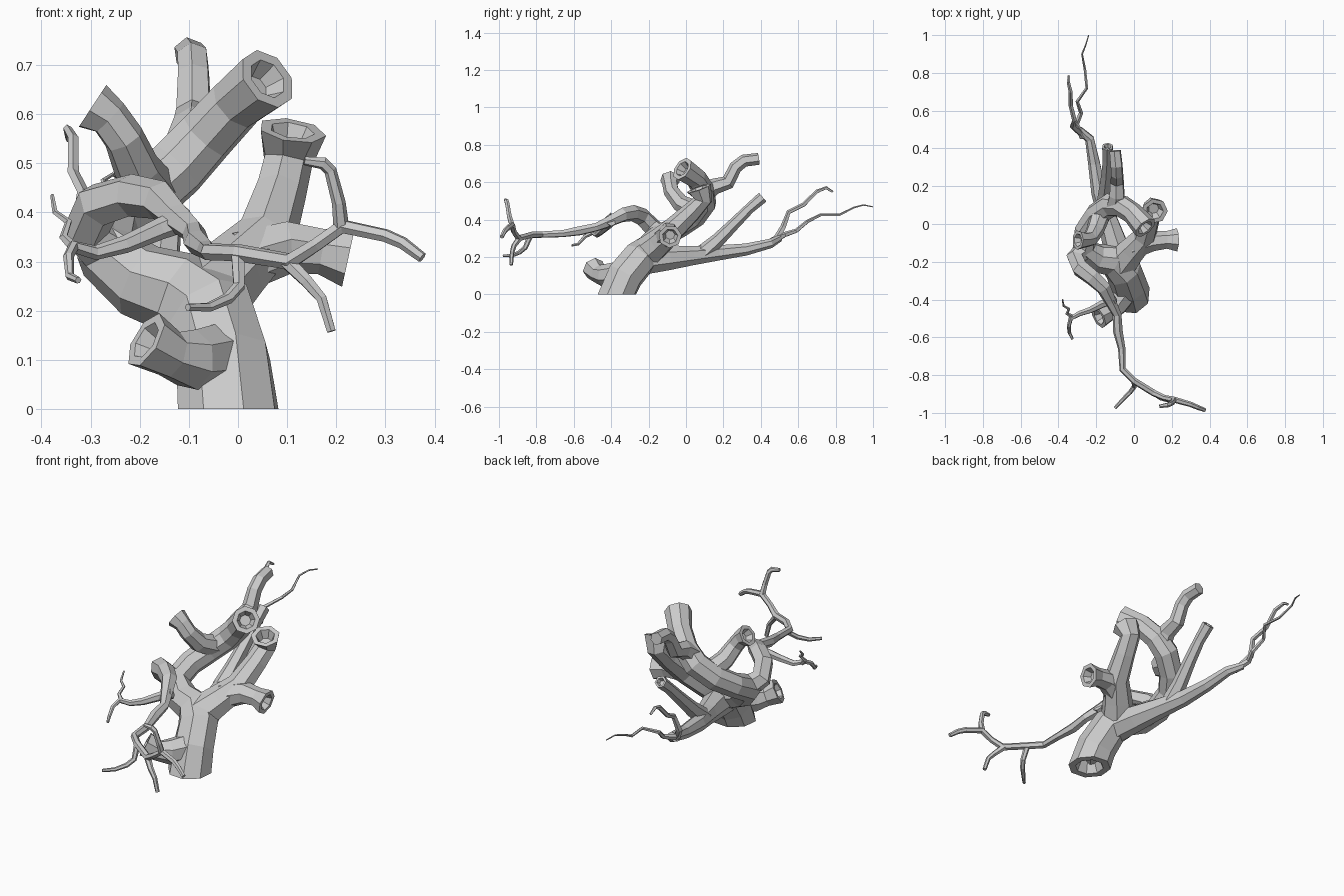
import bpy, bmesh, math
from mathutils import Vector


def branch(name, pts, sides=6, hollow=False, base_flat=False, turn=0.3):
    """Sweep a low-poly tube along (x, y, z, radius) points."""
    P = [Vector(p[:3]) for p in pts]
    R = [p[3] for p in pts]
    bm = bmesh.new()
    rings, n_prev, t_prev = [], None, None
    for i, c in enumerate(P):
        a = (c - P[i - 1]).normalized() if i else Vector()
        b = (P[i + 1] - c).normalized() if i < len(P) - 1 else Vector()
        t = (a + b).normalized()
        if base_flat and i == 0:
            t = Vector((0, 0, 1))
        if n_prev is None:
            n = t.orthogonal().normalized()
        else:
            n = t_prev.rotation_difference(t) @ n_prev
        m = t.cross(n)
        ring = []
        for k in range(sides):
            ang = 2 * math.pi * k / sides + turn
            ring.append(bm.verts.new(c + (n * math.cos(ang) + m * math.sin(ang)) * R[i]))
        rings.append(ring)
        n_prev, t_prev = n, t

    def bridge(r0, r1):
        for k in range(sides):
            j = (k + 1) % sides
            bm.faces.new((r0[k], r0[j], r1[j], r1[k]))

    def recess(ring, c, t, r):
        # rim and sunken hollow of a broken end
        rim = [bm.verts.new(c + (v.co - c) * 0.66) for v in ring]
        pit = [bm.verts.new(c + (v.co - c) * 0.4 - t * r * 0.6) for v in ring]
        bridge(ring, rim)
        bridge(rim, pit)
        bm.faces.new(pit)

    for r0, r1 in zip(rings, rings[1:]):
        bridge(r0, r1)
    if base_flat:
        recess(rings[0], P[0], Vector((0, 0, -1)), R[0])
    else:
        bm.faces.new(rings[0])
    if hollow:
        recess(rings[-1], P[-1], t_prev, R[-1])
    else:
        bm.faces.new(rings[-1])
    bmesh.ops.recalc_face_normals(bm, faces=bm.faces[:])
    me = bpy.data.meshes.new(name)
    bm.to_mesh(me)
    bm.free()
    ob = bpy.data.objects.new(name, me)
    bpy.context.collection.objects.link(ob)
    return ob


# Trunk, bending left and curling up into the main upper limb
branch("trunk", [(-.02, -.37, 0, .107), (-.03, -.325, .1, .1), (-.055, -.25, .19, .097),
                 (-.115, -.19, .235, .088), (-.2, -.18, .262, .078), (-.265, -.13, .315, .066),
                 (-.255, -.03, .365, .06), (-.2, .05, .42, .062), (-.125, .1, .49, .064),
                 (-.065, .095, .555, .06), (-.005, .055, .62, .058), (.06, -.02, .672, .066)],
       8, hollow=True, base_flat=True)

# Broken stumps
branch("low_front_stump", [(-.03, -.34, .11, .07), (-.095, -.43, .1, .063),
                           (-.135, -.468, .11, .05), (-.187, -.495, .14, .062)], 7, True)
branch("right_limb", [(-.07, -.21, .22, .088), (-.01, -.14, .28, .075), (.055, -.07, .345, .064),
                      (.085, .03, .44, .054), (.1, .09, .505, .052), (.11, .068, .567, .07)], 7, True)
branch("right_stump", [(.0, -.12, .3, .065), (.1, -.09, .33, .056),
                       (.17, -.085, .322, .048), (.225, -.085, .31, .063)], 7, True)
branch("left_upper_stump", [(-.17, .07, .44, .055), (-.205, -.03, .487, .048), (-.232, -.078, .55, .042),
                            (-.262, -.085, .592, .042), (-.297, -.085, .615, .053)], 7, True)

# Upper limb reaching to the back
branch("back_upper_limb", [(-.1, .09, .53, .052), (-.09, .15, .577, .044), (-.09, .225, .6, .039),
                           (-.09, .265, .68, .035), (-.092, .31, .715, .034), (-.1, .388, .725, .032)], 6)

# Lower limb running to the back, with a broken side branch and twigs
branch("back_lower_limb", [(-.06, -.25, .18, .08), (-.1, -.1, .195, .068), (-.14, .03, .207, .053),
                           (-.185, .17, .222, .042), (-.21, .32, .24, .033), (-.235, .45, .272, .026),
                           (-.29, .5, .3, .019)], 7)
branch("back_side_branch", [(-.16, .09, .22, .046), (-.155, .17, .29, .038), (-.145, .26, .38, .032),
                            (-.14, .34, .46, .028), (-.14, .41, .52, .031)], 6, True)
branch("back_high_twig", [(-.28, .48, .29, .019), (-.325, .52, .36, .016), (-.315, .55, .44, .013),
                          (-.335, .63, .48, .012), (-.335, .7, .55, .011), (-.347, .75, .57, .009),
                          (-.345, .785, .548, .006)], 5)
branch("back_low_twig", [(-.27, .46, .285, .019), (-.305, .53, .32, .015), (-.28, .59, .34, .012),
                         (-.3, .65, .39, .01), (-.25, .72, .425, .008), (-.26, .82, .425, .007),
                         (-.275, .9, .465, .005), (-.255, .95, .478, .004), (-.24, 1, .468, .003)], 5)

# Looping limb on the left, narrowing into the long front branch
branch("left_loop_limb", [(-.25, -.13, .31, .06), (-.31, -.18, .36, .05), (-.285, -.235, .415, .048),
                          (-.22, -.285, .435, .044), (-.16, -.34, .425, .04),
                          (-.125, -.41, .39, .031), (-.09, -.48, .36, .024),
                          (-.085, -.57, .34, .026), (-.065, -.66, .325, .02),
                          (-.06, -.77, .32, .018), (.0, -.83, .318, .018), (.105, -.895, .3, .018),
                          (.16, -.92, .335, .015), (.212, -.93, .372, .016), (.3, -.955, .353, .014),
                          (.335, -.97, .338, .013), (.375, -.985, .308, .011)], 6)
branch("front_high_twig", [(.21, -.93, .37, .016), (.205, -.945, .42, .014), (.188, -.955, .485, .013),
                           (.173, -.96, .5, .013), (.135, -.965, .505, .009)], 6)
branch("front_low_twig", [(.1, -.89, .3, .017), (.14, -.92, .26, .014), (.17, -.93, .225, .012),
                          (.19, -.935, .158, .01)], 6)
branch("front_left_twig", [(.0, -.83, .318, .016), (.002, -.86, .25, .013), (-.02, -.89, .225, .012),
                           (-.06, -.93, .207, .01), (-.102, -.975, .207, .008)], 6)

# Small side branch on the front left, forking up and down
branch("left_front_branch", [(-.1, -.4, .39, .026), (-.16, -.42, .366, .022), (-.23, -.455, .335, .018),
                             (-.29, -.475, .318, .015), (-.335, -.5, .33, .013), (-.345, -.54, .31, .011),
                             (-.342, -.575, .27, .009), (-.325, -.61, .262, .007)], 6)
branch("left_front_twig", [(-.33, -.49, .325, .012), (-.355, -.475, .35, .009), (-.345, -.45, .38, .008),
                           (-.372, -.435, .4, .006), (-.378, -.4, .435, .004)], 5)
